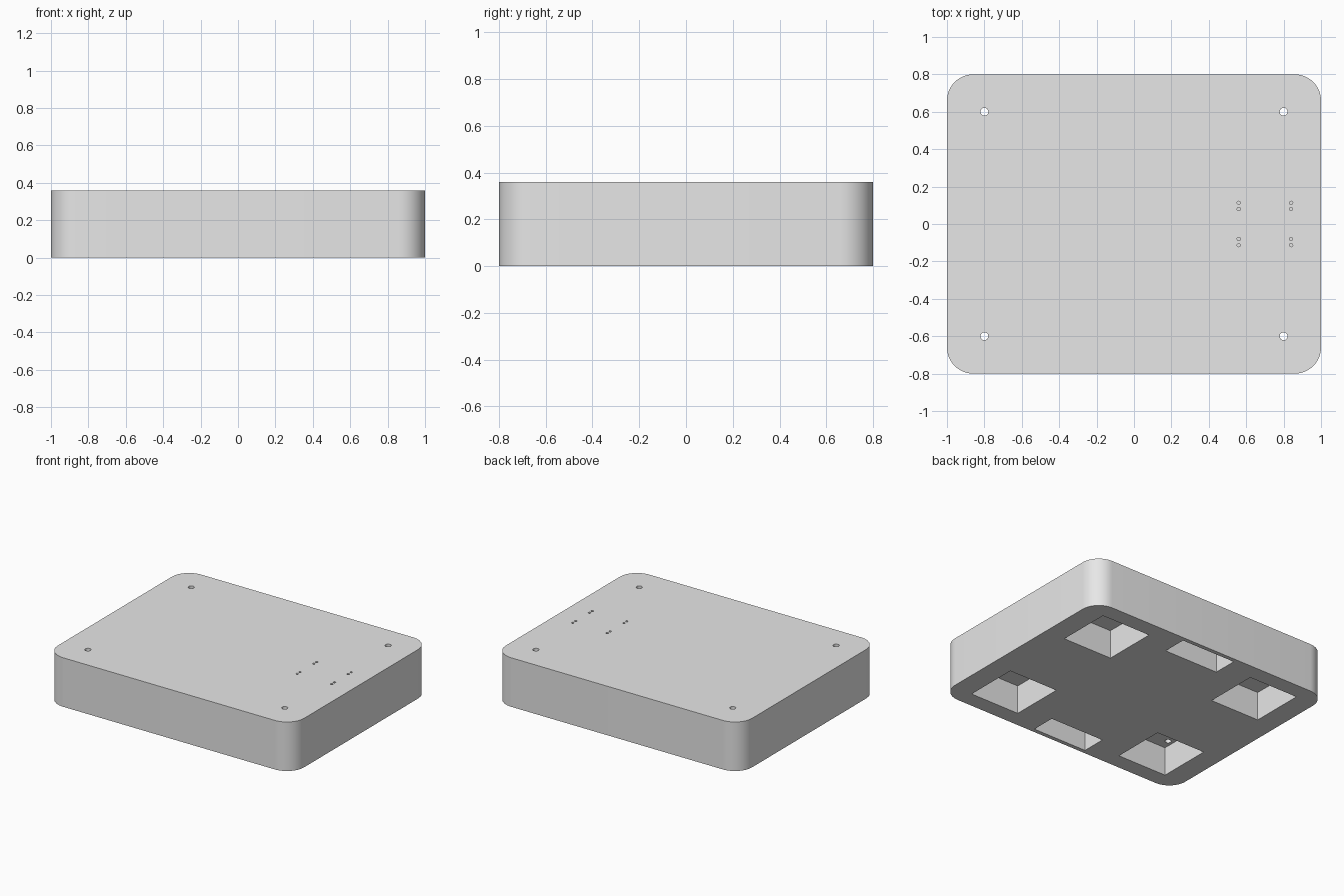
import bpy, bmesh, math
from mathutils import Matrix

if "Cube" in bpy.data.objects:
    bpy.data.objects.remove(bpy.data.objects["Cube"])

W, D, H, PLATE = 2.0, 1.6, 0.36, 0.035
RADIUS, STEPS = 0.14, 12

grey = bpy.data.materials.new("light grey")
grey.diffuse_color = (0.8, 0.8, 0.8, 1)
grey.use_nodes = True
grey.node_tree.nodes["Principled BSDF"].inputs["Base Color"].default_value = grey.diffuse_color


def make_object(name, bm):
    bmesh.ops.recalc_face_normals(bm, faces=bm.faces[:])
    mesh = bpy.data.meshes.new(name)
    bm.to_mesh(mesh)
    bm.free()
    mesh.materials.append(grey)
    ob = bpy.data.objects.new(name, mesh)
    bpy.context.collection.objects.link(ob)
    return ob


def rounded_slab(name, z0, z1):
    bm = bmesh.new()
    verts = []
    for q, (sx, sy) in enumerate([(1, 1), (-1, 1), (-1, -1), (1, -1)]):
        for i in range(STEPS + 1):
            a = math.pi / 2 * (q + i / STEPS)
            verts.append(bm.verts.new((sx * (W / 2 - RADIUS) + RADIUS * math.cos(a),
                                       sy * (D / 2 - RADIUS) + RADIUS * math.sin(a), z0)))
    base = bm.faces.new(verts)
    res = bmesh.ops.extrude_face_region(bm, geom=[base], use_keep_orig=True)
    top = [v for v in res["geom"] if isinstance(v, bmesh.types.BMVert)]
    bmesh.ops.translate(bm, verts=top, vec=(0, 0, z1 - z0))
    return make_object(name, bm)


def add_box(bm, x, y, sx, sy, z0, z1):
    m = Matrix.Translation((x, y, (z0 + z1) / 2)) @ Matrix.Diagonal((sx, sy, z1 - z0, 1))
    bmesh.ops.create_cube(bm, size=1, matrix=m)


def add_hole(bm, x, y, r, z0, z1, n):
    bmesh.ops.create_cone(bm, cap_ends=True, segments=n, radius1=r, radius2=r,
                          depth=z1 - z0, matrix=Matrix.Translation((x, y, (z0 + z1) / 2)))


# outer parts
body = rounded_slab("body", PLATE, H)
plate = rounded_slab("base_plate", 0, PLATE)

# underside openings: four square pockets and two slots
bm = bmesh.new()
for sy in (-1, 1):
    add_box(bm, 0, sy * 0.68, 0.44, 0.18, -0.1, 0.21)
    for sx in (-1, 1):
        add_box(bm, sx * 0.64, sy * 0.48, 0.4, 0.4, -0.1, 0.21)
pockets = make_object("pocket_cutter", bm)

# top holes: corner screw holes and pairs of pin holes
bm = bmesh.new()
for sy in (-1, 1):
    for sx in (-1, 1):
        add_hole(bm, sx * 0.8, sy * 0.6, 0.021, 0.15, H + 0.1, 24)
    for x in (0.56, 0.84):
        for y in (0.08, 0.113):
            add_hole(bm, x, sy * y, 0.009, 0.26, H + 0.1, 12)
holes = make_object("hole_cutter", bm)

# cut the openings
for ob, cutters in ((body, (pockets, holes)), (plate, (pockets,))):
    for c in cutters:
        mod = ob.modifiers.new("cut", "BOOLEAN")
        mod.operation, mod.solver, mod.object = "DIFFERENCE", "EXACT", c
    bpy.context.view_layer.update()
    dg = bpy.context.evaluated_depsgraph_get()
    mesh = bpy.data.meshes.new_from_object(ob.evaluated_get(dg))
    ob.modifiers.clear()
    ob.data = mesh
    mesh.shade_smooth()
    mesh.set_sharp_from_angle(angle=math.radians(30))

for c in (pockets, holes):
    bpy.data.objects.remove(c)
